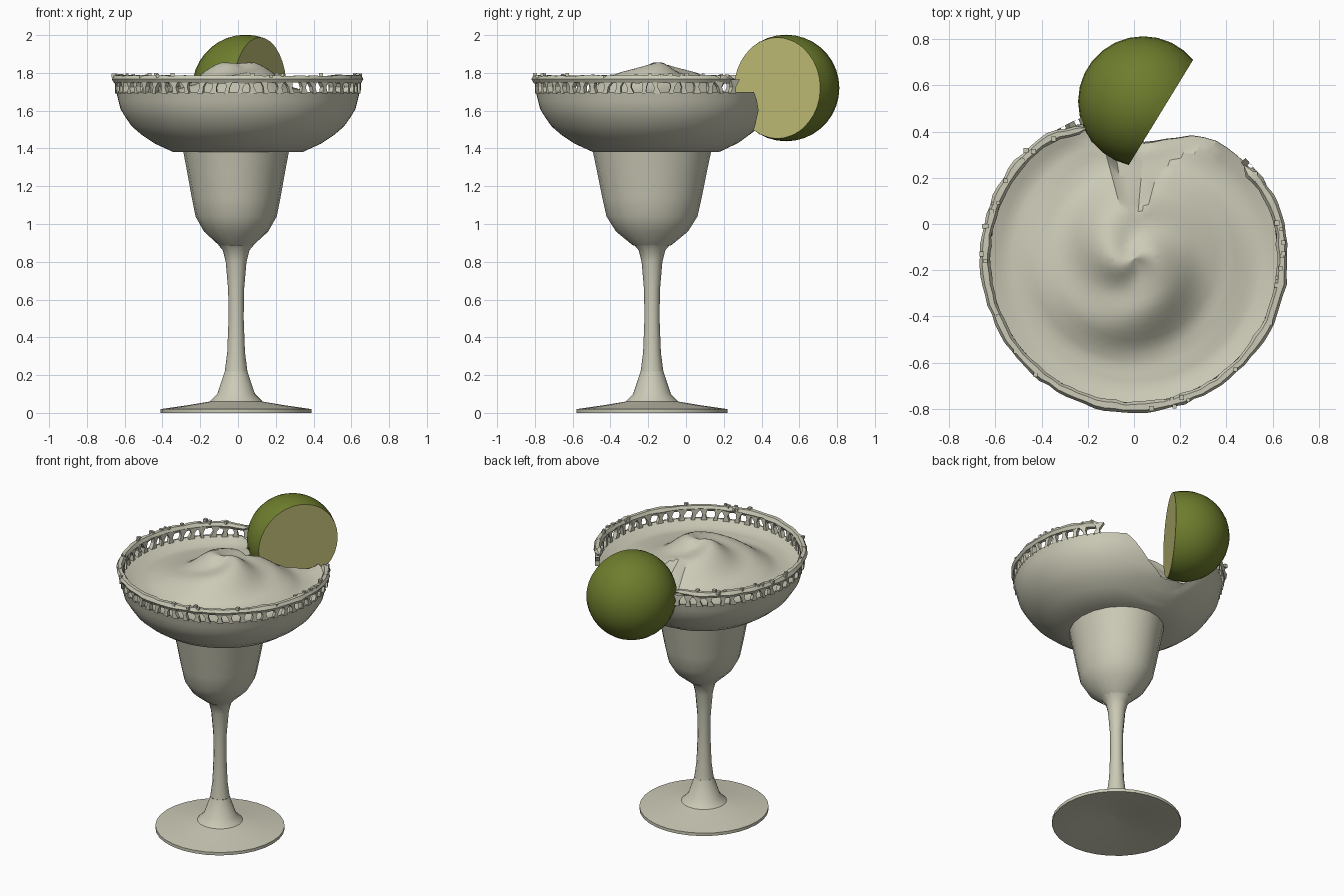
import bpy, bmesh, random
from math import sin, cos, pi, radians, exp
from mathutils import Vector

random.seed(4)
cube = bpy.data.objects.get("Cube")
if cube:
    bpy.data.objects.remove(cube, do_unlink=True)


def material(name, rgb):
    m = bpy.data.materials.new(name)
    m.use_nodes = True
    m.diffuse_color = (*rgb, 1)
    m.node_tree.nodes["Principled BSDF"].inputs["Base Color"].default_value = (*rgb, 1)
    return m


FROST = material("frosted cream", (0.60, 0.59, 0.47))
RIND = material("lime rind", (0.155, 0.205, 0.026))
FLESH = material("lime flesh", (0.53, 0.51, 0.18))


def finish(name, bm, mats, angle=35):
    me = bpy.data.meshes.new(name)
    bm.to_mesh(me)
    bm.free()
    ob = bpy.data.objects.new(name, me)
    bpy.context.collection.objects.link(ob)
    for m in mats:
        me.materials.append(m)
    bpy.ops.object.select_all(action='DESELECT')
    ob.select_set(True)
    bpy.context.view_layer.objects.active = ob
    bpy.ops.object.shade_smooth_by_angle(angle=radians(angle))
    return ob


def skin_rings(bm, rings, closed=True):
    """Join point rings of equal length with quads."""
    vs = [[bm.verts.new(p) for p in ring] for ring in rings]
    n = len(vs[0])
    for a, b in zip(vs, vs[1:]):
        for i in range(n if closed else n - 1):
            j = (i + 1) % n
            bm.faces.new((a[i], a[j], b[j], b[i]))
    return vs


def lathe(name, profile, centre, sides=24, stretch=1.0):
    bm = bmesh.new()
    rings = [[(centre[0] + r * cos(2 * pi * i / sides),
               centre[1] + stretch * r * sin(2 * pi * i / sides), z)
              for i in range(sides)] for r, z in profile]
    skin_rings(bm, rings)
    bmesh.ops.remove_doubles(bm, verts=bm.verts, dist=1e-5)
    return finish(name, bm, [FROST])


def interp(points, x):
    for (x0, y0), (x1, y1) in zip(points, points[1:]):
        if x <= x1:
            return y0 + (y1 - y0) * max(0, x - x0) / (x1 - x0)
    return points[-1][1]


# Foot, stem and lower cup
STEM = (-0.01, -0.18)
lathe("foot", [(0.001, 0.05), (0.2, 0.035), (0.38, 0.0), (0.4, 0.0), (0.4, 0.02),
               (0.26, 0.04), (0.14, 0.06), (0.1, 0.1), (0.06, 0.22)], STEM, 32)
lathe("stem", [(0.06, 0.22), (0.047, 0.32), (0.04, 0.5), (0.042, 0.65), (0.055, 0.8),
               (0.07, 0.86), (0.095, 0.89)], STEM, 12)
lathe("lower_cup", [(0.088, 0.885), (0.17, 0.96), (0.215, 1.04), (0.235, 1.14),
                    (0.26, 1.28), (0.28, 1.385)], STEM, 20, 1.12)

# Wide bowl: the wall height drops at the notch where the wedge sits
CX, CY = 0.0, -0.15
STEPS = 72
WALL = [(1.38, 0.34), (1.43, 0.45), (1.5, 0.55), (1.6, 0.62), (1.7, 0.645)]
NOTCH = [(0, 1.7), (56, 1.7), (68, 1.57), (82, 1.49), (100, 1.5), (112, 1.7), (360, 1.7)]


def wall_top(deg):
    return interp(NOTCH, deg % 360)


def squash(deg):
    return 1 - 0.06 * exp(-((deg % 360 - 78) / 32) ** 2)


def around(deg, r, z):
    a = radians(deg)
    return (CX + r * cos(a), CY + r * sin(a), z)


degs = [360 * i / STEPS for i in range(STEPS)]
bm = bmesh.new()
rings = [[around(d, r, 1.38) for d in degs] for r in (0.2,)]
for k in range(8):
    ring = []
    for d in degs:
        z = 1.38 + (wall_top(d) - 1.38) * k / 7
        ring.append(around(d, interp(WALL, z) * squash(d), z))
    rings.append(ring)
skin_rings(bm, rings)
finish("bowl", bm, [FROST])

# Whipped drink: a twisted mound that meets the wall
MOUND = [(0, 1.85), (0.1, 1.83), (0.22, 1.78), (0.3, 1.735), (0.38, 1.69),
         (0.46, 1.665), (0.7, 1.65)]
bm = bmesh.new()
rings = []
LAYERS = 22
for k in range(LAYERS + 1):
    ring = []
    for d in degs:
        edge_z = wall_top(d) - 0.005
        edge_r = interp(WALL, edge_z) * squash(d)
        t = max(k / LAYERS, 0.002)
        r = t * edge_r
        swirl = sin(2 * radians(d) + 17 * r) * 0.022 * min(1, r / 0.08)
        swirl *= max(0, 1 - (r / 0.52) ** 4)
        z = interp(MOUND, r) + swirl
        z = min(z, edge_z + (edge_r - r) * 1.0)
        blend = max(0, (t - 0.85) / 0.15)
        z += (edge_z - z) * blend
        ring.append(around(d, r, z))
    rings.append(ring)
vs = skin_rings(bm, rings)
bm.faces.new(vs[0])
finish("whipped_drink", bm, [FROST], 28)

# Crusted rim: an uneven tube, open at the notch
bm = bmesh.new()
START, END, PARTS = 110, 400, 76
rings = []
for i in range(PARTS + 1):
    d = START + (END - START) * i / PARTS
    fat = 0.004 if i in (0, PARTS) else random.uniform(0.019, 0.027)
    mid = 0.643 - 0.04 * exp(-((d - START) / 12) ** 2) + random.uniform(-0.003, 0.003)
    mid -= 0.02 * exp(-((d - END) / 10) ** 2)
    rings.append([around(d, mid + fat * cos(pi * j / 3), 1.767 + fat * sin(pi * j / 3))
                  for j in range(6)])
skin_rings(bm, rings)
finish("crusted_rim", bm, [FROST], 50)

# Ragged crystals bridging bowl and rim
bm = bmesh.new()
COUNT = 46
for i in range(COUNT):
    d = START + 2 + (END - START - 4) * i / (COUNT - 1)
    lean = random.uniform(-2.0, 2.0)
    low, high = random.uniform(0.8, 2.0), random.uniform(1.6, 3.0)
    rings = []
    for z, off, w in ((1.69, 0, low), (1.725, lean / 2, 0.9), (1.765, lean, high)):
        rings.append([around(d + off - w, 0.622, z), around(d + off + w, 0.622, z),
                      around(d + off + w, 0.65, z), around(d + off - w, 0.65, z)])
    skin_rings(bm, rings)
finish("rim_crystals", bm, [FROST], 20)

# Loose salt grains on the rim
bm = bmesh.new()
for i in range(40):
    d = random.uniform(START + 6, END - 4)
    g = bmesh.ops.create_cube(bm, size=random.uniform(0.012, 0.022))
    bmesh.ops.translate(bm, verts=g["verts"], vec=around(
        d, 0.643 + random.uniform(-0.02, 0.02), random.uniform(1.775, 1.79)))
finish("salt_grains", bm, [FROST], 20)

# Lime piece: a sphere cut flat, with pale flesh on the cut
LIME = Vector((0.04, 0.53, 1.72))
FACING = Vector((0.85, -0.52, 0)).normalized()
bm = bmesh.new()
bmesh.ops.create_uvsphere(bm, u_segments=28, v_segments=18, radius=0.282)
bmesh.ops.translate(bm, verts=bm.verts, vec=LIME)
cut = bmesh.ops.bisect_plane(bm, geom=bm.verts[:] + bm.edges[:] + bm.faces[:],
                             plane_co=LIME + FACING * 0.09, plane_no=FACING, clear_outer=True)
edges = [e for e in cut["geom_cut"] if isinstance(e, bmesh.types.BMEdge)]
for f in bmesh.ops.contextual_create(bm, geom=edges)["faces"]:
    f.material_index = 1
bmesh.ops.recalc_face_normals(bm, faces=bm.faces)
finish("lime_piece", bm, [RIND, FLESH])
